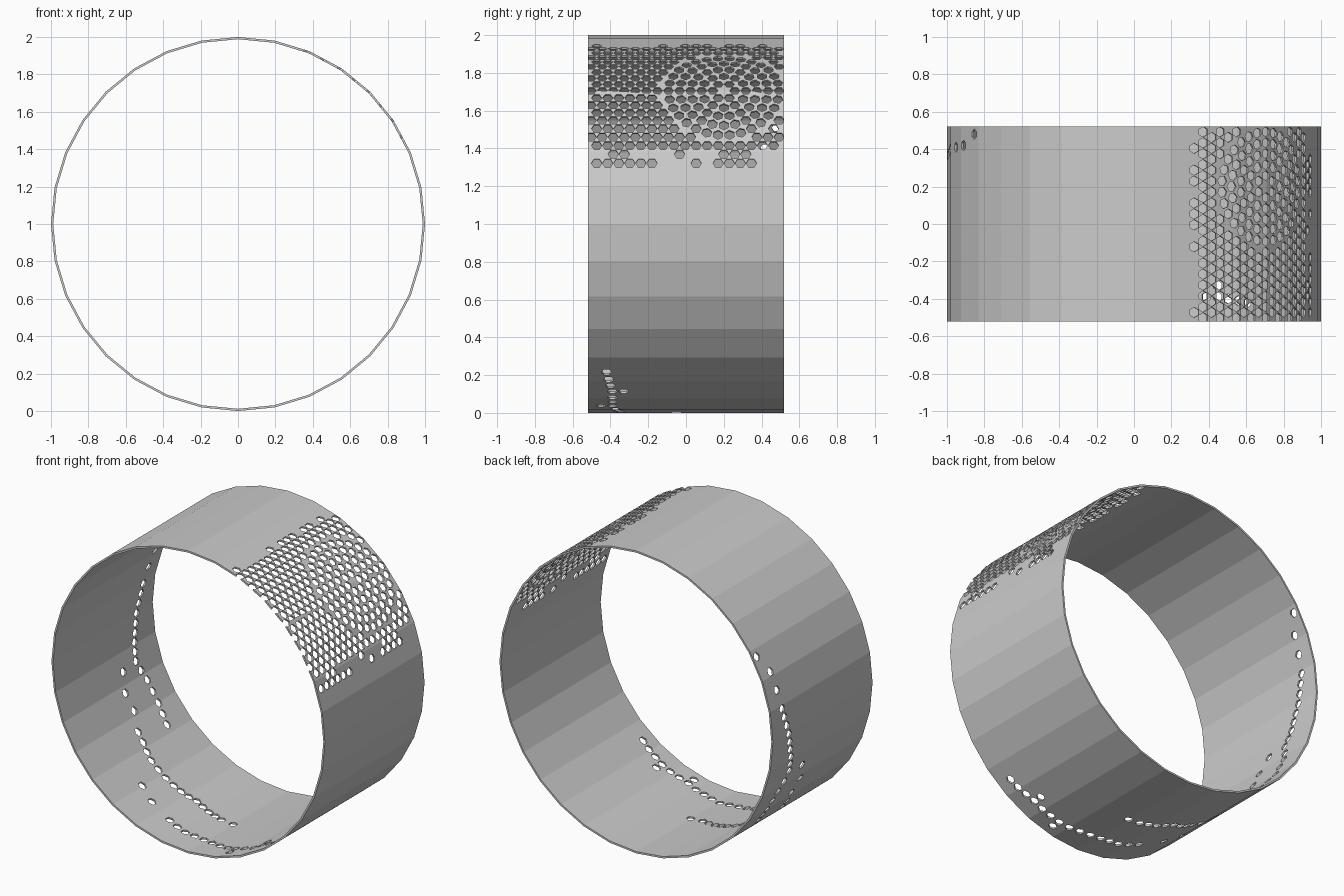
import bpy, bmesh, random
from math import sin, cos, radians, degrees, pi, hypot
from mathutils import Matrix, Vector

random.seed(4)
SIDES, OUTER, INNER, HALF = 32, 1.0, 0.988, 0.52
PITCH, HOLE = 0.0585, 0.0275
FOCUS_Y, RINGS = 0.2, 5

old = bpy.data.objects.get("Cube")
if old:
    bpy.data.objects.remove(old, do_unlink=True)


def make_object(name, bm):
    bmesh.ops.recalc_face_normals(bm, faces=bm.faces)
    mesh = bpy.data.meshes.new(name)
    bm.to_mesh(mesh)
    bm.free()
    obj = bpy.data.objects.new(name, mesh)
    bpy.context.collection.objects.link(obj)
    return obj


# Faceted band: a thin rectangle carried round the y axis
bm = bmesh.new()
profile = [(OUTER, -HALF), (OUTER, HALF), (INNER, HALF), (INNER, -HALF)]
loops = []
for i in range(SIDES):
    a = 2 * pi * i / SIDES
    loops.append([bm.verts.new((r * cos(a), y, 1 + r * sin(a))) for r, y in profile])
for i, here in enumerate(loops):
    after = loops[(i + 1) % SIDES]
    for k in range(4):
        n = (k + 1) % 4
        bm.faces.new((here[k], here[n], after[n], after[k]))
band = make_object("bracelet_band", bm)

# Hole centres are (arc, y, turn), with arc measured along the unit circle
holes = []


def add_hole(arc, y, turn=0.0):
    if all(hypot(arc - h[0], y - h[1]) > PITCH * 0.97 for h in holes):
        holes.append((arc, y, turn))


# Rosette of concentric rings round a solid star
middle = pi / 4
for ring in range(1, RINGS + 1):
    for k in range(6 * ring):
        t = 2 * pi * k / (6 * ring)
        add_hole(middle + ring * PITCH * sin(t), FOCUS_Y + ring * PITCH * cos(t), t)

# Honeycomb field with ragged edges
for row in range(-11, 12):
    v = row * PITCH * 0.866
    for col in range(-16, 9):
        u = (col + 0.5 * (row % 2)) * PITCH
        y = FOCUS_Y + u
        if abs(y) > HALF or hypot(u, v) < PITCH * (RINGS + 0.95):
            continue
        if -0.40 < v < 0.41 or (-0.46 < v < 0.47 and random.random() < 0.5):
            add_hole(middle + v, y)

# Trails of scattered holes: spacing, then (degrees, y) along the path
trails = [
    (0.115, [(149, .48), (156, .42), (170, .40)]),
    (0.061, [(170, .40), (184, .335), (197, .28), (205, .33), (214, .34), (222, .305)]),
    (0.12, [(198, .14), (205, .10), (212, .11), (219, .05)]),
    (0.061, [(223, .04), (230, 0), (242, -.01), (252, .005), (265, -.05), (270, -.05)]),
    (0.12, [(236, -.21), (243, -.26)]),
    (0.061, [(253, -.30), (261, -.33), (269, -.33), (285, -.39), (297, -.39), (308, -.42)]),
    (0.061, [(285, -.45), (289, -.44)]),
    (0.061, [(293, -.34), (297, -.33)]),
    (0.061, [(304, -.46)]),
]
for step, path in trails:
    points = [Vector((radians(d), y)) for d, y in path]
    add_hole(*points[0])
    for p, q in zip(points, points[1:]):
        count = max(1, int((q - p).length / step + 0.2))
        for k in range(1, count + 1):
            add_hole(*p.lerp(q, k / count))

# Hexagonal cutters pointing outward through the band
bm = bmesh.new()
for arc, y, turn in holes:
    out = Vector((cos(arc), 0, sin(arc)))
    along = Vector((-sin(arc), 0, cos(arc)))
    across = Vector((0, 1, 0))
    rims = []
    for r in (0.968, 1.02):
        centre = out * r + Vector((0, y, 1))
        rim = []
        for k in range(6):
            t = turn + k * pi / 3
            rim.append(bm.verts.new(centre + HOLE * (across * cos(t) + along * sin(t))))
        rims.append(rim)
    low, high = rims
    bm.faces.new(low)
    bm.faces.new(high[::-1])
    for k in range(6):
        n = (k + 1) % 6
        bm.faces.new((low[k], high[k], high[n], low[n]))
cutter = make_object("hole_cutter", bm)
cutter.hide_render = True

# Pierce the band, then drop the cutter
cut = band.modifiers.new("holes", 'BOOLEAN')
cut.operation = 'DIFFERENCE'
cut.solver = 'EXACT'
cut.object = cutter
bpy.context.view_layer.objects.active = band
band.select_set(True)
bpy.ops.object.modifier_apply(modifier=cut.name)
bpy.data.objects.remove(cutter, do_unlink=True)
